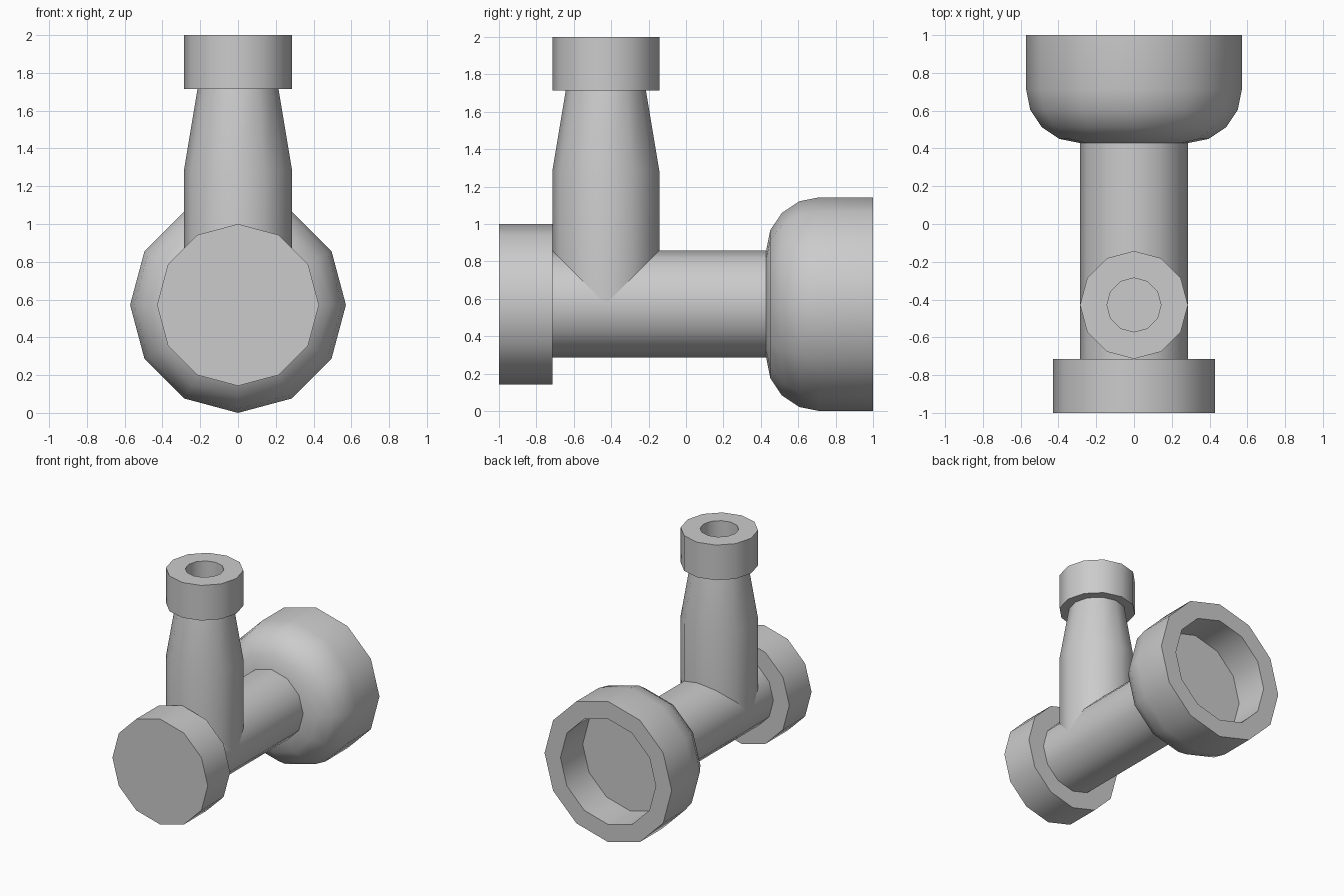
import bpy
import bmesh
from math import sin, cos, pi, radians

if "Cube" in bpy.data.objects:
    bpy.data.objects.remove(bpy.data.objects["Cube"], do_unlink=True)

SIDES = 12
U = 1 / 7          # design module
AXIS_Z = 4 * U     # height of the horizontal axis
BRANCH_Y = -3 * U  # position of the upright branch

grey = bpy.data.materials.new("plain grey")
grey.use_nodes = True
colour = (0.6, 0.6, 0.6, 1)
grey.diffuse_color = colour
grey.node_tree.nodes["Principled BSDF"].inputs["Base Color"].default_value = colour


def lathe(name, profile, location, rotation=(0, 0, 0)):
    """Turn (radius, height) points, in modules; a zero radius closes an end."""
    bm = bmesh.new()
    rings = []
    for r, h in profile:
        if r > 0:
            rings.append([bm.verts.new((r * U * cos(2 * pi * k / SIDES),
                                        r * U * sin(2 * pi * k / SIDES), h * U))
                          for k in range(SIDES)])
    for a, b in zip(rings, rings[1:]):
        for k in range(SIDES):
            n = (k + 1) % SIDES
            bm.faces.new((a[k], a[n], b[n], b[k]))
    if profile[0][0] == 0:
        bm.faces.new(rings[0][::-1])
    if profile[-1][0] == 0:
        bm.faces.new(rings[-1])
    mesh = bpy.data.meshes.new(name)
    bm.to_mesh(mesh)
    bm.free()
    mesh.materials.append(grey)
    obj = bpy.data.objects.new(name, mesh)
    obj.location = location
    obj.rotation_euler = rotation
    bpy.context.collection.objects.link(obj)
    return obj


along_y = dict(location=(0, 0, AXIS_Z), rotation=(-pi / 2, 0, 0))
upright = dict(location=(0, BRANCH_Y, 0))

# Rounded shoulder of the socket, a quarter circle in four steps
shoulder = [(2 + 2 * sin(pi / 8 * i), 5 - 2 * cos(pi / 8 * i)) for i in range(5)]

parts = [
    # Horizontal run: closed cap, pipe, rounded socket with a recess
    lathe("front_cap", [(0, -7), (3, -7), (3, -5), (2, -5)], **along_y),
    lathe("main_pipe", [(2, -5), (2, 3)], **along_y),
    lathe("back_socket", shoulder + [(4, 7), (3, 7), (3, 5), (0, 5)], **along_y),
    # Upright branch: tapering pipe and a collar with a bore
    lathe("branch_pipe", [(2, 4), (2, 9), (1.5, 12)], **upright),
    lathe("branch_collar", [(1.5, 12), (2, 12), (2, 14), (1, 14), (1, 12), (0, 12)],
          **upright),
]

# Smooth round walls, crisp rims
bpy.ops.object.select_all(action="DESELECT")
for obj in parts:
    obj.select_set(True)
bpy.context.view_layer.objects.active = parts[0]
bpy.ops.object.shade_smooth_by_angle(angle=radians(35))
